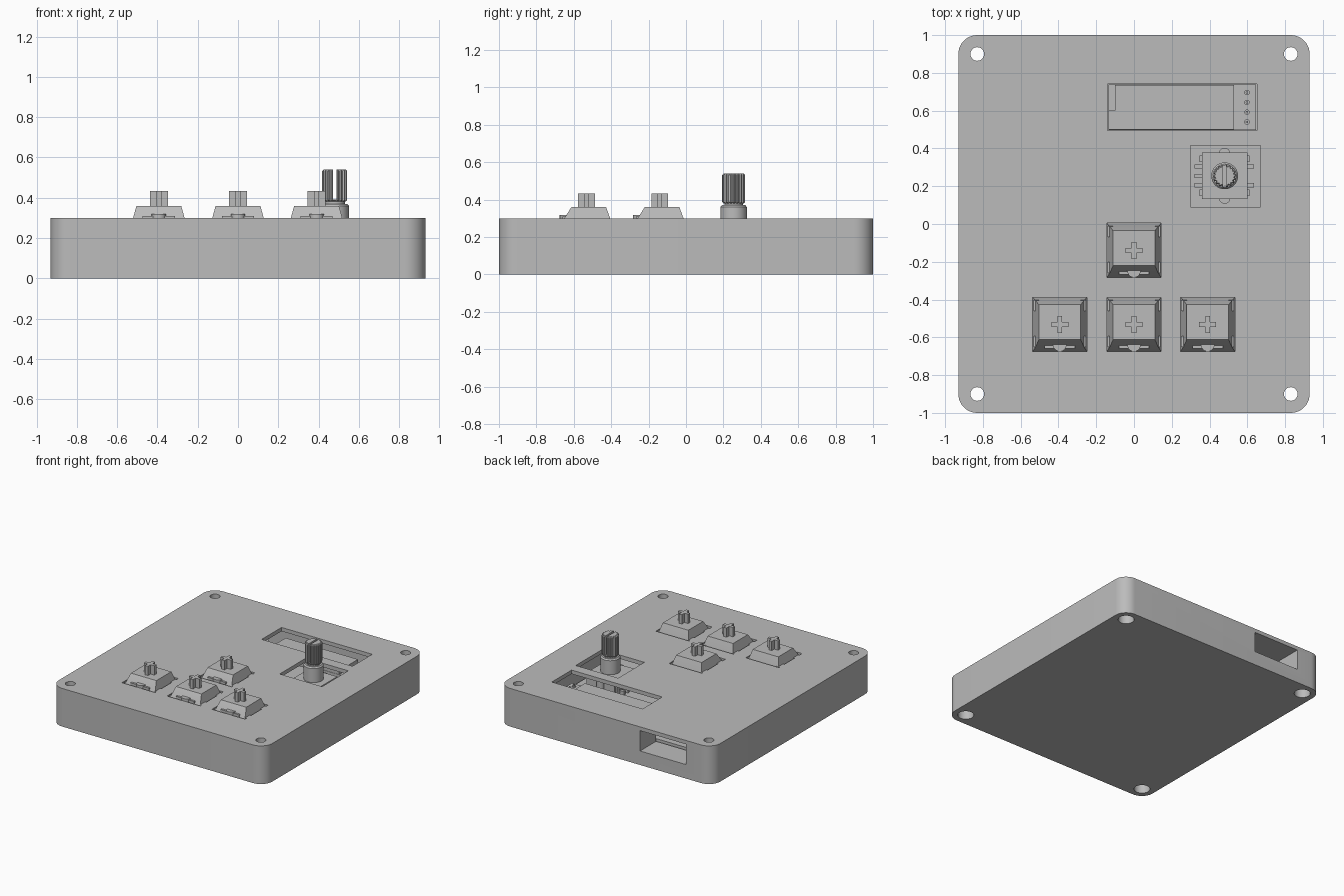
import bpy, bmesh
from math import sin, cos, pi, radians

old = bpy.data.objects.get("Cube")
if old:
    bpy.data.objects.remove(old, do_unlink=True)

GREY = (0.5, 0.5, 0.5, 1)
grey = bpy.data.materials.new("plain_grey")
grey.use_nodes = True
grey.diffuse_color = GREY
grey.node_tree.nodes["Principled BSDF"].inputs["Base Color"].default_value = GREY


# ---- helpers: outlines and lofted solids ----
def rect(cx, cy, w, d):
    return [(cx + sx * w / 2, cy + sy * d / 2)
            for sx, sy in ((-1, -1), (1, -1), (1, 1), (-1, 1))]


def round_rect(w, d, r, steps=10):
    pts = []
    for k, (sx, sy) in enumerate(((1, 1), (-1, 1), (-1, -1), (1, -1))):
        for i in range(steps + 1):
            a = (k + i / steps) * pi / 2
            pts.append((sx * (w / 2 - r) + r * cos(a), sy * (d / 2 - r) + r * sin(a)))
    return pts


def circle(cx, cy, r, n=32):
    return [(cx + r * cos(2 * pi * i / n), cy + r * sin(2 * pi * i / n)) for i in range(n)]


def add_loft(bm, *rings):
    """Closed solid through (outline, z) rings of equal length."""
    loops = [[bm.verts.new((x, y, z)) for x, y in pts] for pts, z in rings]
    bm.faces.new(loops[0][::-1])
    bm.faces.new(loops[-1])
    n = len(loops[0])
    for low, high in zip(loops, loops[1:]):
        for i in range(n):
            j = (i + 1) % n
            bm.faces.new((low[i], low[j], high[j], high[i]))


def prism(bm, pts, z0, z1):
    add_loft(bm, (pts, z0), (pts, z1))


def finish(name, bm, smooth=True):
    bmesh.ops.recalc_face_normals(bm, faces=bm.faces[:])
    mesh = bpy.data.meshes.new(name)
    bm.to_mesh(mesh)
    bm.free()
    mesh.materials.append(grey)
    ob = bpy.data.objects.new(name, mesh)
    bpy.context.collection.objects.link(ob)
    if smooth:
        activate(ob)
        bpy.ops.object.shade_smooth_by_angle(angle=radians(30))
    return ob


def activate(ob):
    bpy.ops.object.select_all(action='DESELECT')
    ob.select_set(True)
    bpy.context.view_layer.objects.active = ob


def cut(ob, pts, z0, z1):
    """Remove a vertical prism from an object."""
    bm = bmesh.new()
    prism(bm, pts, z0, z1)
    cutter = finish("cutter", bm, False)
    mod = ob.modifiers.new("cut", 'BOOLEAN')
    mod.operation, mod.solver, mod.object = 'DIFFERENCE', 'EXACT', cutter
    activate(ob)
    bpy.ops.object.modifier_apply(modifier=mod.name)
    bpy.data.objects.remove(cutter, do_unlink=True)


# ---- main sizes ----
W, D, SEAM, TOP = 1.86, 2.0, 0.27, 0.30
BOARD = 0.12
SCREWS = [(sx * 0.83, sy * 0.9) for sx in (-1, 1) for sy in (-1, 1)]
KEYS = [(-0.393, -0.532), (0, -0.532), (0.39, -0.532), (0, -0.14)]
EX, EY = 0.48, 0.255

# ---- case tray: cavity, cable opening, counterbored screw holes ----
bm = bmesh.new()
prism(bm, round_rect(W, D, 0.1), 0, SEAM)
case = finish("case_tray", bm, False)
cut(case, rect(0, 0, 1.46, 1.6), 0.06, 0.4)
cut(case, rect(-0.5, 0.95, 0.4, 0.4), 0.11, 0.4)
for x, y in SCREWS:
    cut(case, circle(x, y, 0.036), -0.1, 0.4)
    cut(case, circle(x, y, 0.058), -0.1, 0.07)

# ---- top plate with its windows ----
bm = bmesh.new()
prism(bm, round_rect(W, D, 0.1), SEAM, TOP)
plate = finish("top_plate", bm, False)
for x, y in SCREWS:
    cut(plate, circle(x, y, 0.036), 0.2, 0.4)
for x, y in KEYS:
    cut(plate, rect(x, y, 0.288, 0.288), 0.2, 0.4)
cut(plate, rect(0.255, 0.618, 0.79, 0.246), 0.2, 0.4)
cut(plate, rect(EX + 0.005, 0.252, 0.37, 0.325), 0.2, 0.4)
for ob in (case, plate):
    activate(ob)
    bpy.ops.object.shade_smooth_by_angle(angle=radians(30))

# ---- circuit board ----
bm = bmesh.new()
prism(bm, rect(0, 0, 1.42, 1.56), 0.09, BOARD)
finish("circuit_board", bm, False)

# ---- key switches ----
for n, (x, y) in enumerate(KEYS, 1):
    bm = bmesh.new()
    prism(bm, rect(x, y, 0.28, 0.28), BOARD, 0.21)
    prism(bm, rect(x, y, 0.316, 0.316), 0.21, 0.235)
    # tapered upper housing
    add_loft(bm, (rect(x, y, 0.29, 0.29), 0.235),
             (rect(x, y + 0.004, 0.255, 0.245), TOP),
             (rect(x, y + 0.012, 0.222, 0.185), 0.36))
    # corner clips
    for sx in (-1, 1):
        for dy in (0.1, -0.09):
            prism(bm, rect(x + sx * 0.125, y + dy, 0.03, 0.058), 0.235, 0.296)
    # front lamp holder
    prism(bm, rect(x, y - 0.105, 0.16, 0.045), 0.235, 0.31)
    prism(bm, circle(x, y - 0.107, 0.036, 24), 0.235, 0.318)
    finish(f"switch_housing_{n}", bm)

    bm = bmesh.new()
    a, b = 0.045, 0.0125
    cross = [(-a, -b), (-b, -b), (-b, -a), (b, -a), (b, -b), (a, -b),
             (a, b), (b, b), (b, a), (-b, a), (-b, b), (-a, b)]
    prism(bm, [(x + px, y + py) for px, py in cross], 0.35, 0.433)
    finish(f"switch_stem_{n}", bm, False)

# ---- rotary encoder body, tabs and pins ----
bm = bmesh.new()
prism(bm, rect(EX, EY, 0.24, 0.245), BOARD, 0.25)
for s in (-1, 1):
    prism(bm, circle(EX, EY + s * 0.118, 0.03, 24), BOARD, 0.24)
    prism(bm, rect(EX + 0.135, EY + s * 0.05, 0.04, 0.022), BOARD, 0.15)
    prism(bm, rect(EX, EY + s * 0.09, 0.265, 0.035), BOARD, 0.2)
for dy in (-0.05, 0, 0.05):
    prism(bm, rect(EX - 0.135, EY + dy, 0.05, 0.022), BOARD, 0.15)
finish("encoder_body", bm)

bm = bmesh.new()
add_loft(bm, (circle(EX, EY, 0.071), 0.25), (circle(EX, EY, 0.071), 0.36),
         (circle(EX, EY, 0.062), 0.37))
prism(bm, circle(EX, EY, 0.05), 0.37, 0.385)
finish("encoder_bushing", bm)

# knurled shaft with a slot across its end
TEETH = 18
knurl = []
for i in range(TEETH * 4):
    r = 0.062 if i % 4 < 2 else 0.055
    t = 2 * pi * i / (TEETH * 4)
    knurl.append((r * cos(t), r * sin(t)))


def ring(scale):
    return [(EX + px * scale, EY + py * scale) for px, py in knurl]


bm = bmesh.new()
add_loft(bm, (ring(0.88), 0.38), (ring(1), 0.388), (ring(1), 0.532), (ring(0.88), 0.54))
shaft = finish("encoder_shaft", bm, False)
cut(shaft, rect(EX, EY, 0.016, 0.2), 0.392, 0.6)

# ---- display module ----
bm = bmesh.new()
prism(bm, rect(0.255, 0.618, 0.78, 0.24), 0.175, 0.2)
finish("display_board", bm, False)
bm = bmesh.new()
prism(bm, rect(0.215, 0.618, 0.63, 0.235), 0.2, 0.23)
prism(bm, rect(-0.115, 0.55, 0.04, 0.1), 0.2, 0.225)
finish("display_glass", bm, False)
bm = bmesh.new()
for i in range(4):
    py = 0.54 + i * 0.052
    prism(bm, circle(0.598, py, 0.014, 12), BOARD, 0.208)
    prism(bm, circle(0.598, py, 0.007, 8), 0.208, 0.222)
finish("display_pins", bm)
